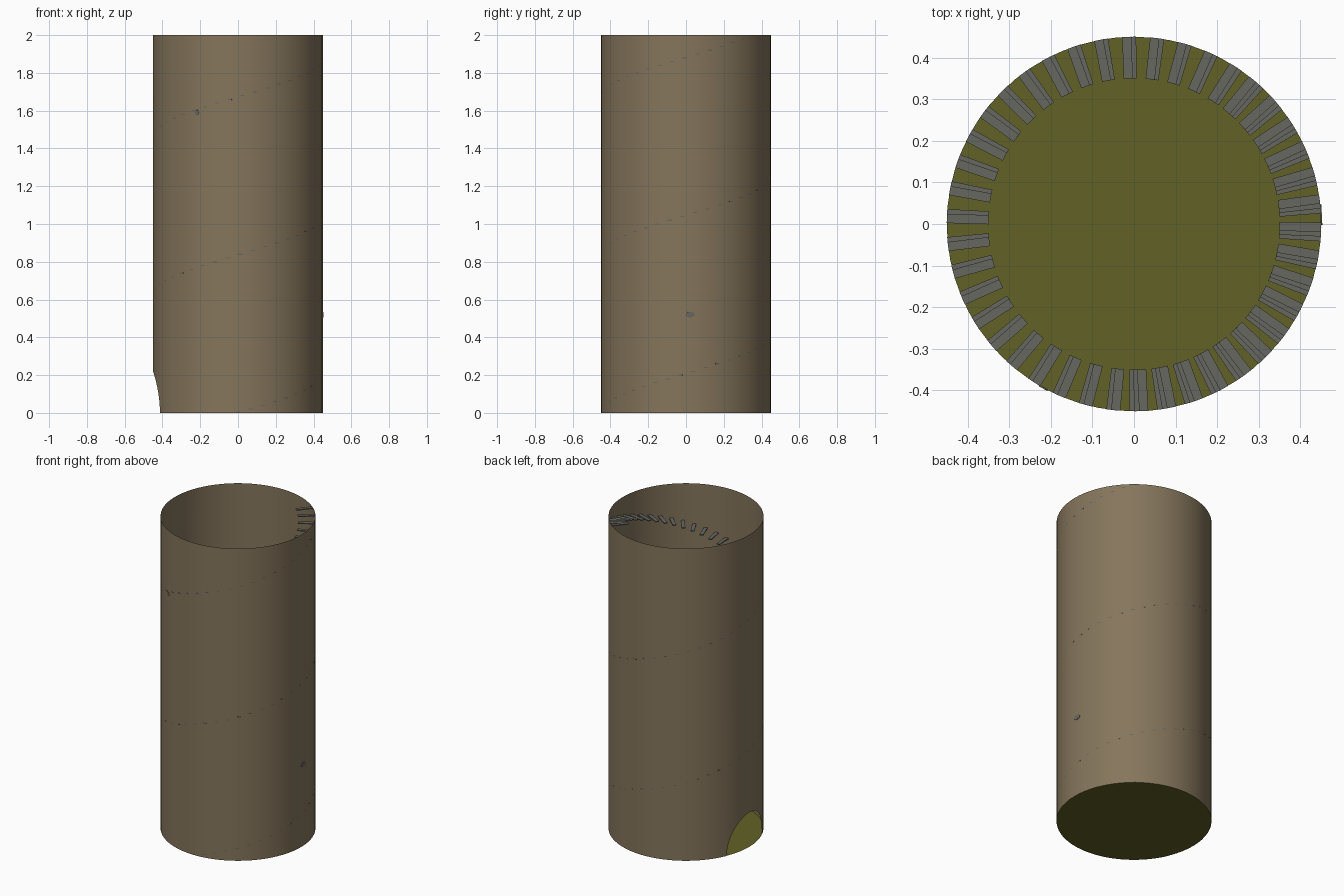
import bpy, bmesh, math
from mathutils import Matrix, Vector

if "Cube" in bpy.data.objects:
    bpy.data.objects.remove(bpy.data.objects["Cube"])

R, H = 0.45, 2.0


def material(name, rgb):
    m = bpy.data.materials.new(name)
    m.diffuse_color = (*rgb, 1)
    m.use_nodes = True
    m.node_tree.nodes["Principled BSDF"].inputs["Base Color"].default_value = m.diffuse_color
    return m


stone = material("brown stone", (0.235, 0.18, 0.107))
moss = material("olive floor", (0.12, 0.12, 0.019))
grey = material("grey steps", (0.135, 0.135, 0.12))


def finish(bm, name, mat):
    me = bpy.data.meshes.new(name)
    bm.to_mesh(me)
    bm.free()
    ob = bpy.data.objects.new(name, me)
    bpy.context.collection.objects.link(ob)
    me.materials.append(mat)
    return ob


# Tower wall: thin open tube, bottom edge raised into an arch for the doorway at -x
door_w, door_h = 0.178, 0.222
half = math.asin(door_w / R)
columns = []
n = 64
for i in range(n):                       # plain part, from one door edge round to the other
    columns.append((math.pi + half + (2 * math.pi - 2 * half) * i / n, 0.0))
for i in range(24):                      # arched part
    t = math.pi * i / 24
    columns.append((math.pi - math.asin(door_w * math.cos(t) / R), door_h * math.sin(t)))
bm = bmesh.new()
rows = []
for a, z in columns:
    x, y = R * math.cos(a), R * math.sin(a)
    rows.append((bm.verts.new((x, y, z)), bm.verts.new((x, y, H))))
for i, (lo, hi) in enumerate(rows):
    lo2, hi2 = rows[(i + 1) % len(rows)]
    f = bm.faces.new((lo, lo2, hi2, hi))
    f.smooth = True
finish(bm, "tower_wall", stone)

# Floor disc
bm = bmesh.new()
bmesh.ops.create_circle(bm, cap_ends=True, segments=64, radius=R,
                        matrix=Matrix.Translation((0, 0, 0.001)))
finish(bm, "floor", moss)

# Spiral stair: thin treads climbing the inside of the wall
bm = bmesh.new()
for i in range(101):
    a = -math.pi / 2 + math.radians(8.607) * i
    z = min(max(0.02 * i, 0.004), H - 0.003)
    mat = (Matrix.Translation((0, 0, z)) @ Matrix.Rotation(a, 4, 'Z')
           @ Matrix.Translation((0.4, 0, 0)) @ Matrix.Diagonal((0.1, 0.022, 0.006, 1)))
    bmesh.ops.create_cube(bm, size=1, matrix=mat)
finish(bm, "spiral_steps", grey)

# Two small grey studs on the outer wall
bm = bmesh.new()
for deg, z, w, h in ((2.8, 0.52, 0.05, 0.03), (-119, 1.59, 0.024, 0.03)):
    mat = (Matrix.Translation((0, 0, z)) @ Matrix.Rotation(math.radians(deg), 4, 'Z')
           @ Matrix.Translation((R, 0, 0)) @ Matrix.Diagonal((0.004, w, h, 1))
           @ Matrix.Rotation(math.pi / 2, 4, 'Y'))
    bmesh.ops.create_cone(bm, cap_ends=True, segments=12, radius1=0.5, radius2=0.5,
                          depth=1, matrix=mat)
finish(bm, "wall_studs", grey)
